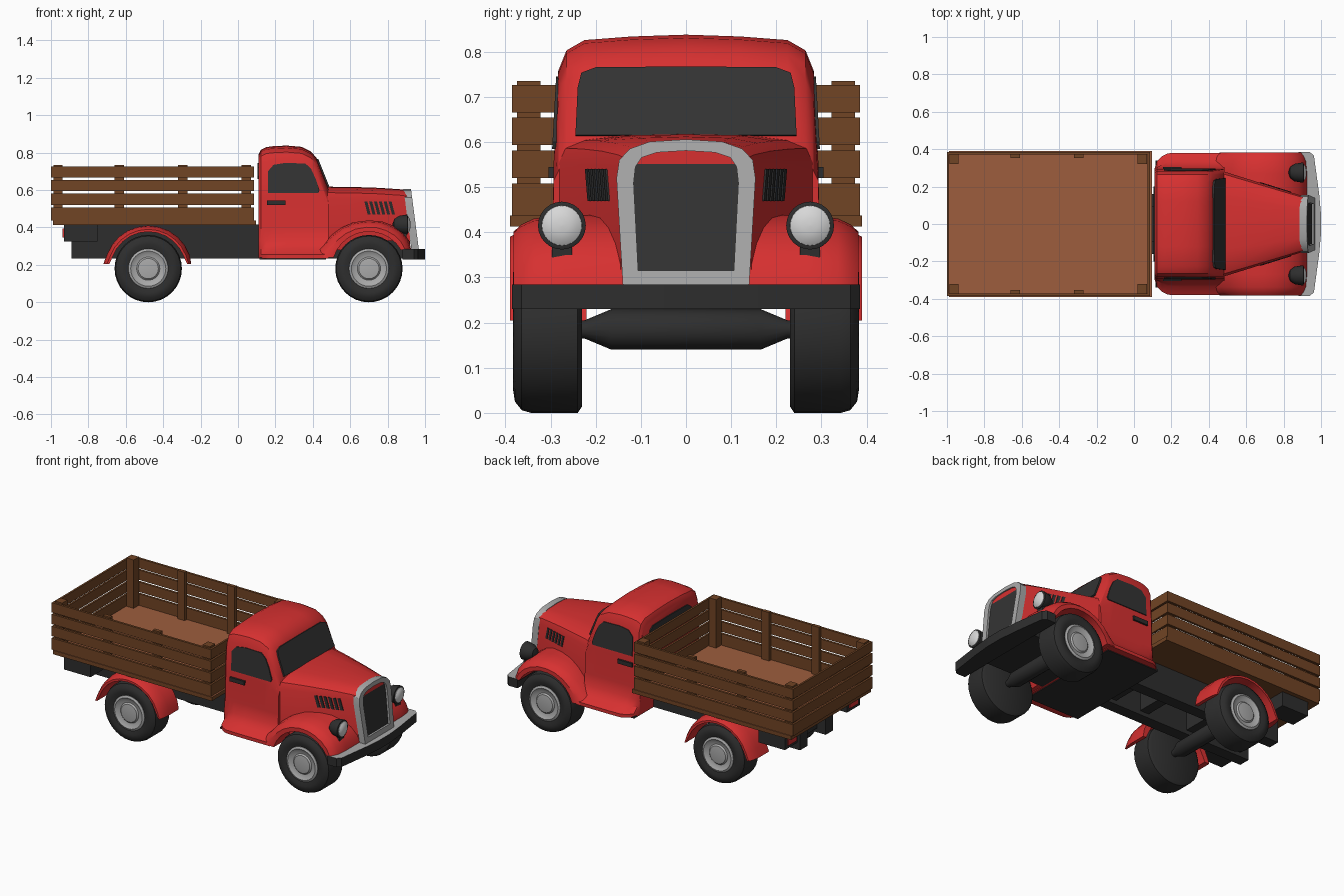
import bpy, bmesh, math
from mathutils import Vector

old = bpy.data.objects.get("Cube")
if old:
    bpy.data.objects.remove(old, do_unlink=True)


def material(name, r, g, b):
    m = bpy.data.materials.new(name)
    m.use_nodes = True
    m.diffuse_color = (r, g, b, 1)
    m.node_tree.nodes["Principled BSDF"].inputs["Base Color"].default_value = (r, g, b, 1)
    return m


RED = material("red paint", .68, .03, .03)
DARK = material("dark rubber", .027, .027, .027)
GLASS = material("dark glass", .033, .033, .033)
CHROME = material("grey metal", .40, .40, .40)
LENS = material("pale lens", .68, .68, .68)
WOOD = material("brown slats", .165, .058, .018)
FLOOR = material("light wood floor", .34, .11, .048)


def loft(name, rings, mat, smooth=None, closed=False):
    """Skin a row of equal rings; cap the ends unless the row is closed."""
    bm = bmesh.new()
    vs = [[bm.verts.new(p) for p in ring] for ring in rings]
    n = len(vs[0])
    for i in range(len(vs) if closed else len(vs) - 1):
        a, b = vs[i], vs[(i + 1) % len(vs)]
        for j in range(n):
            k = (j + 1) % n
            bm.faces.new((a[j], a[k], b[k], b[j]))
    if not closed:
        bm.faces.new(vs[0])
        bm.faces.new(vs[-1])
    bmesh.ops.remove_doubles(bm, verts=bm.verts, dist=1e-5)
    bmesh.ops.recalc_face_normals(bm, faces=bm.faces)
    me = bpy.data.meshes.new(name)
    bm.to_mesh(me)
    bm.free()
    ob = bpy.data.objects.new(name, me)
    bpy.context.collection.objects.link(ob)
    me.materials.append(mat)
    if smooth:
        bpy.ops.object.select_all(action='DESELECT')
        ob.select_set(True)
        bpy.context.view_layer.objects.active = ob
        bpy.ops.object.shade_smooth_by_angle(angle=math.radians(smooth))
    return ob


def box(name, x, y, z, mat):
    return loft(name, [[(x[0], y[0], h), (x[1], y[0], h), (x[1], y[1], h), (x[0], y[1], h)]
                       for h in z], mat)


def lathe(name, profile, place, mat, seg=32):
    """Turn (radius, distance) points; place maps (u, v, distance) to space."""
    ang = [2 * math.pi * i / seg for i in range(seg)]
    return loft(name, [[place(max(r, .0005) * math.cos(a), max(r, .0005) * math.sin(a), d)
                        for a in ang] for r, d in profile], mat, 35)


def mirrored(half):
    """Complete a half outline of (y, z), skipping points on the centre line."""
    return half + [(-y, z) for y, z in reversed(half) if y > 0]


# Cab: sections as (x, roof height, skirt width)
def cab_section(x, top, skirt):
    waist = min(.56, top - .1)
    inset = .01 if x < .12 else 0
    half = [(0, top), (.12, top - .004), (.225, top - .012), (.265, top - .035),
            (.283, top - .08), (.293, waist), (.296, .40), (.302, .33),
            (max(.302, skirt - .045), .285), (skirt, .255), (skirt, .235)]
    return [(x, y - math.copysign(inset, y) if y else 0, z) for y, z in mirrored(half)]


cab = [(.11, .79, .305), (.122, .815, .335), (.15, .829, .362), (.18, .834, .378),
       (.26, .838, .38), (.34, .831, .38), (.39, .806, .38), (.42, .772, .38), (.483, .615, .38)]
loft("cab", [cab_section(*c) for c in cab], RED, 32)


# Hood tapering toward the grille
def hood_width(x):
    return .29 - .311 * (x - .45)


hood = []
for x, top in ((.46, .618), (.60, .617), (.75, .612), (.87, .604), (.92, .597)):
    w = hood_width(x)
    half = [(0, top), (.5 * w, top - .003), (.8 * w, top - .014), (.95 * w, top - .032),
            (w, top - .065), (w, .28)]
    hood.append([(x, y, z) for y, z in mirrored(half)])
loft("hood", hood, RED, 32)

# Windscreen and rear window plates
screen = mirrored([(0, .766), (.20, .764), (.232, .752), (.24, .72), (.245, .614)])
slope = lambda z: .42 + (.772 - z) * .063 / .157
loft("windscreen", [[(slope(z) + d, y, z + d * .3) for y, z in screen] for d in (.006, -.003)], GLASS)
rear = mirrored([(0, .745), (.17, .742), (.2, .72), (.2, .675), (.17, .66)])
loft("rear_window", [[(x, y, z) for y, z in rear] for x in (.104, .112)], GLASS)

side_glass = [(.16, .585), (.16, .70), (.19, .735), (.25, .745), (.36, .742),
              (.39, .715), (.415, .66), (.435, .60), (.43, .585)]
for s, tag in ((-1, "near"), (1, "far")):
    loft("side_window_" + tag, [[(x, s * (.293 - (z - .56) * .055 + d), z) for x, z in side_glass]
                                for d in (.005, -.004)], GLASS)
    box("door_handle_" + tag, (.155, .255), sorted((s * .285, s * .305)), (.52, .545), DARK)
    # Slanted hood vents
    for i in range(6):
        x = .675 + i * .026
        slit = [(x, .54), (x + .016, .54), (x + .034, .47), (x + .018, .47)]
        loft("hood_vent_" + tag, [[(px, s * (hood_width(px) + d), z) for px, z in slit]
                                  for d in (.004, -.005)], DARK)


# Fenders: an outer and an inner path swept with a rounded outer shoulder
def fender(name, outer, inner, y0, y1):
    rings = []
    for o, i in zip(outer, inner):
        o, i = Vector(o), Vector(i)
        sec = [(0, y0), (0, y0 + (y1 - y0) * .55), (.12, y1 - .045), (.35, y1 - .016),
               (.6, y1), (1, y1), (1, y0)]
        rings.append([(o.lerp(i, t).x, y, o.lerp(i, t).y) for t, y in sec])
    for s, tag in ((-1, "near"), (1, "far")):
        loft(name + "_" + tag, [[(x, s * y, z) for x, y, z in r] for r in rings], RED, 40)


def arc(cx, cz, r, a0, a1, n):
    return [(cx + r * math.cos(math.radians(a0 + (a1 - a0) * i / (n - 1))),
             cz + r * math.sin(math.radians(a0 + (a1 - a0) * i / (n - 1)))) for i in range(n)]


front_path = [(.38, .245), (.45, .305), (.50, .36), (.555, .40), (.62, .428), (.70, .438),
              (.77, .432), (.83, .41), (.88, .375), (.915, .33), (.925, .285)]
fender("front_fender", front_path, arc(.70, .18, .198, 163, 30, len(front_path)), .13, .382)
rear_path = [(-.72, .205)] + arc(-.48, .175, .235, 160, 20, 11) + [(-.25, .205)]
rear_inner = [(-.688, .205)] + arc(-.48, .175, .202, 160, 20, 11) + [(-.272, .205)]
fender("rear_fender", rear_path, rear_inner, .22, .39)

# Wheels and axles
tyre = [(0, .23), (.165, .23), (.18, .24), (.18, .343), (.174, .364), (.155, .379),
        (.13, .383), (.108, .374), (0, .36)]
hub = [(.108, .36), (.106, .376), (.094, .382), (.08, .373), (.062, .37), (.054, .378),
       (.03, .381), (0, .381)]
axle = [(.02, -.24), (.02, -.225), (.045, -.165), (.045, .165), (.02, .225), (.02, .24)]
for cx, end in ((-.48, "rear"), (.70, "front")):
    lathe(end + "_axle", axle, lambda u, v, d: (cx + u, d, .185 + v), DARK, 16)
    for s in (-1, 1):
        place = lambda u, v, d: (cx + u, s * d, .18 + v)
        lathe(end + "_tyre", tyre, place, DARK)
        lathe(end + "_hubcap", hub, place, CHROME)

# Headlights
shell = [(0, .825), (.03, .835), (.047, .86), (.053, .895), (.053, .905), (.046, .908), (0, .90)]
lens = [(.046, .90), (.044, .91), (.032, .918), (.016, .922), (0, .923)]
for s in (-1, 1):
    place = lambda u, v, d: (d, s * .275 + u, .415 + v)
    lathe("headlight_shell", shell, place, DARK, 24)
    lathe("headlight_lens", lens, place, LENS, 24)
    box("headlight_stand", (.85, .90), (s * .275 - .022, s * .275 + .022), (.33, .38), DARK)

# Grille surround and panel, leaning back toward the top
outer = mirrored([(0, .606), (.08, .601), (.125, .585), (.148, .56), (.154, .52), (.14, .283)])
inner = mirrored([(0, .581), (.065, .577), (.098, .566), (.112, .545), (.116, .51), (.106, .316)])
lean = lambda z: .925 + (.605 - z) * .13
loft("grille_surround", [[(lean(a[1]), *a), (lean(b[1]), *b), (lean(b[1]) - .04, *b),
                          (lean(a[1]) - .04, *a)] for a, b in zip(outer, inner)],
     CHROME, 30, closed=True)
loft("grille_panel", [[(lean(z) - d, y, z) for y, z in inner] for d in (.012, .04)], GLASS)

# Bumper: swept-back dark bar with a bright top
plan = [(.88, -.385), (.94, -.385), (.962, -.365), (.99, -.16), (1, -.05)]
plan += [(x, -y) for x, y in reversed(plan)]
bumper = loft("front_bumper", [[(x, y, z) for x, y in plan] for z in (.23, .285)], DARK)
bumper.data.materials.append(CHROME)
for f in bumper.data.polygons:
    f.material_index = int(f.normal.z > .5)

# Chassis
box("cab_underside", (.115, .47), (-.34, .34), (.23, .24), DARK)
box("engine_underside", (.45, .90), (-.2, .2), (.235, .33), DARK)
for s in (-1, 1):
    box("chassis_rail", (-.89, .13), sorted((s * .09, s * .16)), (.235, .415), DARK)
    box("rear_side_box", (-.93, -.75), sorted((s * .24, s * .365)), (.325, .412), DARK)
    box("tail_light", (-.938, -.929), sorted((s * .26, s * .34)), (.345, .395), RED)
for x in (-.8, -.48, -.15, .08):
    box("chassis_crossmember", (x - .03, x + .03), (-.1, .1), (.26, .40), DARK)

# Cargo bed: floor, four slat rows on every side, and posts
floor = box("bed_floor", (-.99, .095), (-.39, .39), (.413, .437), WOOD)
floor.data.materials.append(FLOOR)
for f in floor.data.polygons:
    f.material_index = int(f.normal.z > .5)
for z in ((.437, .508), (.52, .581), (.594, .655), (.666, .726)):
    for s in (-1, 1):
        box("side_slat", (-1, .085), sorted((s * .372, s * .386)), z, WOOD)
    for x in (-1, .073):
        box("end_slat", (x, x + .012), (-.385, .385), z, WOOD)
for s in (-1, 1):
    for x in (-.962, .045):
        box("corner_post", (x - .025, x + .025), sorted((s * .322, s * .374)), (.437, .735), WOOD)
    for x in (-.635, -.295):
        box("middle_post", (x - .025, x + .025), sorted((s * .352, s * .374)), (.437, .735), WOOD)
